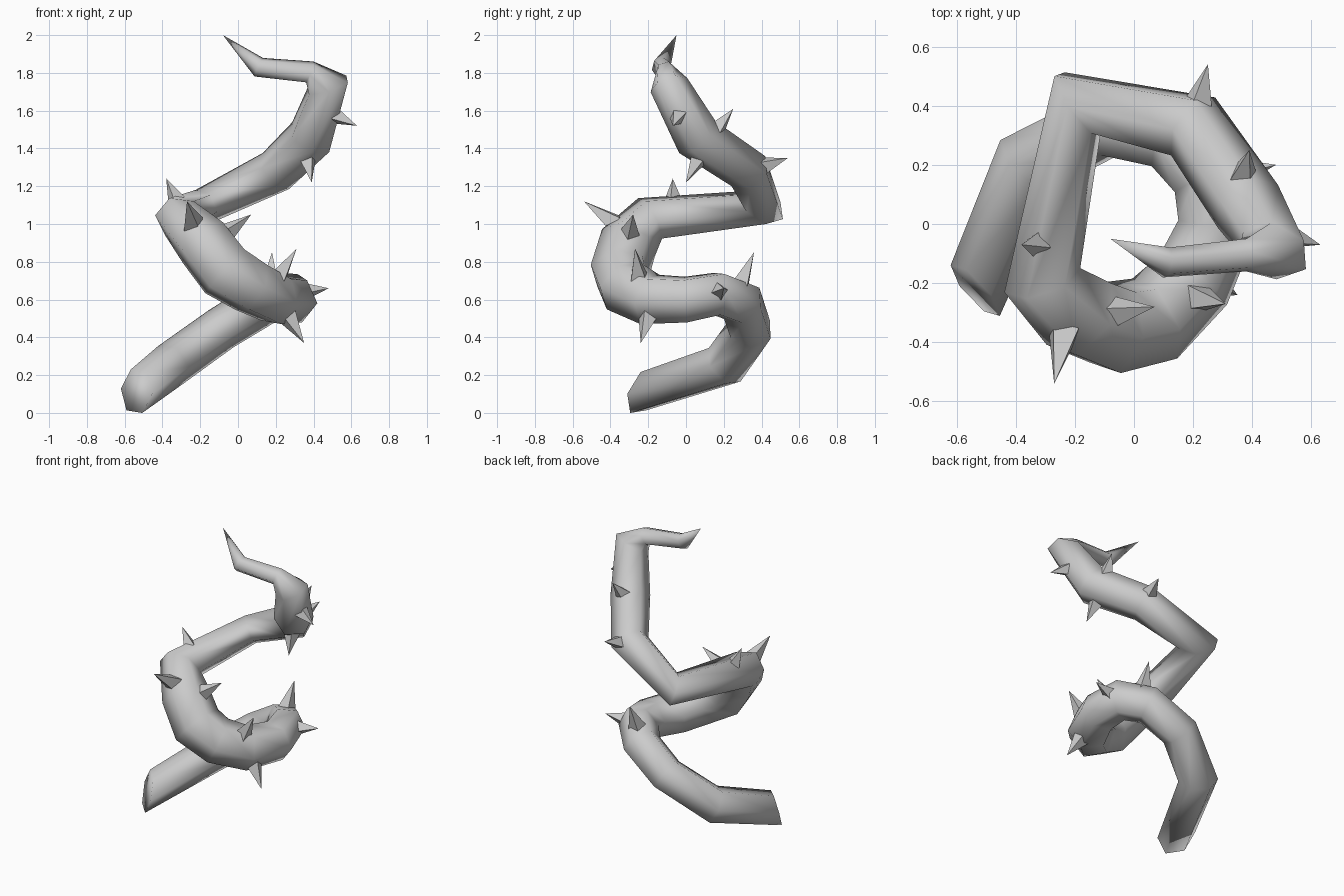
import bpy, bmesh, math
from mathutils import Vector
from mathutils.geometry import intersect_point_line

if "Cube" in bpy.data.objects:
    bpy.data.objects.remove(bpy.data.objects["Cube"])

grey = bpy.data.materials.new("pale_grey")
grey.use_nodes = True
GREY = (0.6, 0.6, 0.6, 1)
grey.diffuse_color = GREY
grey.node_tree.nodes["Principled BSDF"].inputs["Base Color"].default_value = GREY


def finish(bm, name):
    bmesh.ops.recalc_face_normals(bm, faces=bm.faces)
    mesh = bpy.data.meshes.new(name)
    bm.to_mesh(mesh)
    bm.free()
    mesh.materials.append(grey)
    obj = bpy.data.objects.new(name, mesh)
    bpy.context.collection.objects.link(obj)
    return obj


# Centre line of the stem, from root to tip: (x, y, z), radius
path = [
    ((-.537, -.225, .115), .11), ((-.355, .205, .255), .12),
    ((-.09, .34, .445), .118), ((.13, .295, .58), .12),
    ((.25, .165, .63), .122), ((.285, 0, .6), .13),
    ((.2, -.19, .6), .14), ((.07, -.32, .665), .15),
    ((-.07, -.35, .75), .158), ((-.185, -.305, .9), .155),
    ((-.31, -.19, 1.03), .12), ((-.19, .41, 1.09), .097),
    ((.2, .33, 1.28), .117), ((.385, .06, 1.46), .125),
    ((.475, -.09, 1.735), .103), ((.38, -.105, 1.805), .058),
    ((.11, -.13, 1.83), .052),
]
TIP = Vector((-.08, -.05, 2))
SIDES = 6
points = [Vector(p) for p, r in path] + [TIP]
radii = [r for p, r in path]
dirs = [(b - a).normalized() for a, b in zip(points, points[1:])]

# Stem: six-sided tube with mitred bends, closing to a point
bm = bmesh.new()
up = (Vector((0, 0, 1)) - dirs[0] * dirs[0].z).normalized()
rings = []
for i, radius in enumerate(radii):
    along = dirs[max(i - 1, 0)]
    # The root is cut off at a slant
    plane = (along + dirs[i]).normalized() if i else Vector((.68, .7, -.25)).normalized()
    side = along.cross(up)
    ring = []
    for k in range(SIDES):
        a = math.tau * (k + .5) / SIDES
        off = (up * math.cos(a) + side * math.sin(a)) * radius
        off -= along * (off.dot(plane) / along.dot(plane))
        ring.append(bm.verts.new(points[i] + off))
    rings.append(ring)
    up = along.rotation_difference(dirs[i]) @ up
for r0, r1 in zip(rings, rings[1:]):
    for k in range(SIDES):
        n = (k + 1) % SIDES
        bm.faces.new((r0[k], r0[n], r1[n], r1[k]))
tip = bm.verts.new(TIP)
for k in range(SIDES):
    bm.faces.new((rings[-1][k], rings[-1][(k + 1) % SIDES], tip))
bm.faces.new(rings[0])
for f in bm.faces:
    f.smooth = True
finish(bm, "stem")


def nearest_on_stem(p):
    best = None
    for i in range(len(radii) - 1):
        q, t = intersect_point_line(p, points[i], points[i + 1])
        t = min(max(t, 0), 1)
        q = points[i].lerp(points[i + 1], t)
        if best is None or (q - p).length < best[0]:
            best = ((q - p).length, q, radii[i] * (1 - t) + radii[i + 1] * t, dirs[i])
    return best[1:]


# Thorns: four-sided spikes standing out from the stem
thorn_tips = [
    (.63, -.07, 1.52), (.39, 0, 1.22), (-.38, -.07, 1.24), (-.27, -.54, 1.12),
    (.07, -.28, 1.05), (.31, -.27, .87), (.48, .2, .66), (.35, -.24, .37),
    (.25, .54, 1.35), (.39, .25, 1.61), (.18, .36, .85),
]
for n, p in enumerate(thorn_tips):
    p = Vector(p)
    q, radius, along = nearest_on_stem(p)
    out = (p - q).normalized()
    base = q + out * radius * .78
    u = (along - out * along.dot(out)).normalized()
    v = out.cross(u)
    width = .028 + .16 * (p - base).length
    bm = bmesh.new()
    ring = [bm.verts.new(base + d * width) for d in (u, v, -u, -v)]
    top = bm.verts.new(p)
    for k in range(4):
        bm.faces.new((ring[k], ring[(k + 1) % 4], top))
    bm.faces.new(ring)
    finish(bm, f"thorn_{n + 1}")
